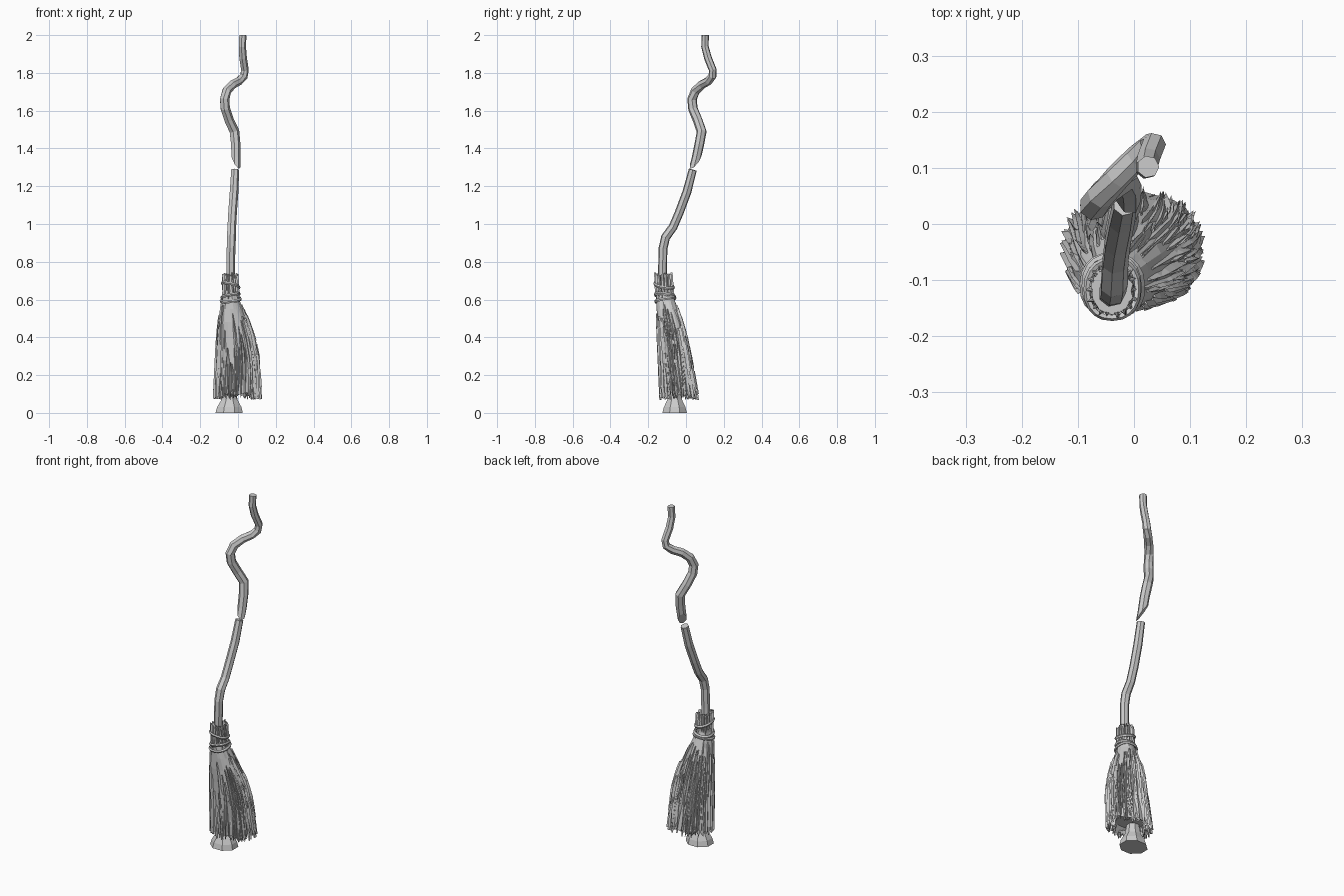
import bpy, bmesh, math, random
from mathutils import Vector

if "Cube" in bpy.data.objects:
    bpy.data.objects.remove(bpy.data.objects["Cube"])

random.seed(7)


def finish(name, bm):
    bmesh.ops.recalc_face_normals(bm, faces=bm.faces[:])
    me = bpy.data.meshes.new(name)
    bm.to_mesh(me)
    bm.free()
    ob = bpy.data.objects.new(name, me)
    bpy.context.collection.objects.link(ob)
    return ob


def loft(bm, rings, caps=True, closed=False):
    vs = [[bm.verts.new(p) for p in r] for r in rings]
    n = len(vs[0])
    pairs = list(zip(vs, vs[1:])) + ([(vs[-1], vs[0])] if closed else [])
    for a, b in pairs:
        for i in range(n):
            j = (i + 1) % n
            bm.faces.new((a[i], a[j], b[j], b[i]))
    if caps and not closed:
        bm.faces.new(vs[0][::-1])
        bm.faces.new(vs[-1])


def tube(bm, path, sides=7):
    # path of (x, y, z, radius), rings perpendicular to the path
    pts = [Vector(p[:3]) for p in path]
    rings = []
    for i, p in enumerate(pts):
        t = (pts[min(i + 1, len(pts) - 1)] - pts[max(i - 1, 0)]).normalized()
        u = Vector((0, 1, 0)).cross(t).normalized()
        v = t.cross(u)
        rings.append([p + (u * math.cos(k * math.tau / sides) + v * math.sin(k * math.tau / sides))
                      * path[i][3] for k in range(sides)])
    loft(bm, rings)


# Brush envelope: z, xmin, xmax, ymin, ymax
ENV = [(0.06, -0.13, 0.128, -0.14, 0.068), (0.1, -0.13, 0.125, -0.141, 0.062),
       (0.2, -0.125, 0.12, -0.146, 0.045), (0.3, -0.12, 0.112, -0.15, 0.028),
       (0.4, -0.115, 0.09, -0.155, 0.008), (0.5, -0.105, 0.055, -0.158, -0.02),
       (0.58, -0.092, 0.018, -0.16, -0.05), (0.63, -0.082, 0.006, -0.163, -0.064),
       (0.75, -0.082, 0.002, -0.167, -0.073)]


def surf(a, z, off=0.0, scale=1.0):
    k = 0
    while k < len(ENV) - 2 and z > ENV[k + 1][0]:
        k += 1
    f = (z - ENV[k][0]) / (ENV[k + 1][0] - ENV[k][0])
    x0, x1, y0, y1 = [p + (q - p) * f for p, q in zip(ENV[k][1:], ENV[k + 1][1:])]
    c, s = math.cos(a), math.sin(a)
    px = math.copysign(abs(c) ** 0.88, c)
    py = math.copysign(abs(s) ** 0.88, s)
    return Vector(((x0 + x1) / 2 + px * ((x1 - x0) / 2 * scale + off),
                   (y0 + y1) / 2 + py * ((y1 - y0) / 2 * scale + off), z))


# Upper crooked handle, broken off at a slant
bm = bmesh.new()
tube(bm, [(-0.012, 0.028, 1.25, 0.024), (-0.012, 0.055, 1.35, 0.025), (-0.013, 0.07, 1.42, 0.026),
          (-0.02, 0.083, 1.49, 0.027), (-0.048, 0.062, 1.55, 0.026), (-0.068, 0.037, 1.61, 0.026),
          (-0.072, 0.032, 1.66, 0.026), (-0.06, 0.05, 1.705, 0.025), (-0.03, 0.083, 1.738, 0.024),
          (0.005, 0.118, 1.757, 0.023), (0.03, 0.14, 1.782, 0.022), (0.036, 0.142, 1.815, 0.021),
          (0.026, 0.116, 1.88, 0.021), (0.022, 0.1, 1.94, 0.02), (0.025, 0.102, 2.0, 0.02)])
cut = bmesh.ops.bisect_plane(bm, geom=bm.verts[:] + bm.edges[:] + bm.faces[:],
                             plane_co=(0.007, 0.022, 1.29), plane_no=(1.1, -0.8, 1.0), clear_inner=True)
bmesh.ops.holes_fill(bm, edges=[e for e in bm.edges if e.is_boundary])
finish("upper_handle", bm)

# Lower handle, running into the binding
bm = bmesh.new()
tube(bm, [(-0.04, -0.12, 0.6, 0.025), (-0.04, -0.124, 0.76, 0.024), (-0.038, -0.122, 0.87, 0.024),
          (-0.036, -0.108, 0.93, 0.025), (-0.034, -0.068, 0.985, 0.024), (-0.03, -0.036, 1.06, 0.024),
          (-0.022, 0.005, 1.17, 0.024), (-0.016, 0.036, 1.287, 0.022)])
finish("lower_handle", bm)

# Brush core
N = 26
bm = bmesh.new()
rings = []
for z in (0.1, 0.16, 0.24, 0.32, 0.4, 0.48, 0.55, 0.59, 0.63, 0.68, 0.73):
    rings.append([surf(k * math.tau / N, z + (random.uniform(-0.012, 0.012) if z < 0.12 or z > 0.7 else 0),
                       random.uniform(-0.009, -0.003)) for k in range(N)])
rings.insert(0, [surf(k * math.tau / N, 0.125, -0.01, 0.7) for k in range(N)])
loft(bm, rings)
finish("brush_core", bm)


def strand(bm, a, z0, z1, w, lift=0.005, scale=1.0, steps=4):
    # tapered three-sided twig lying along the brush surface from z0 down to z1
    drift = random.uniform(-0.12, 0.12)
    rings = []
    for i in range(steps + 1):
        f = i / steps
        z = z0 + (z1 - z0) * f
        half = w * (0.25, 0.8, 1.0, 0.8, 0.12)[round(f * 4)]
        p = surf(a + drift * f, z, 0, scale)
        q = surf(a + drift * f + 0.02, z, 0, scale)
        t = (q - p).normalized()
        n = Vector((t.y, -t.x, 0))
        rings.append([p - t * half - n * 0.008, p + n * (lift - 0.004), p + t * half - n * 0.008])
    loft(bm, rings)


# Long twigs over the whole skirt
bm = bmesh.new()
for k in range(72):
    strand(bm, (k + random.random()) * math.tau / 72, random.uniform(0.26, 0.6),
           random.uniform(0.068, 0.1), random.uniform(0.006, 0.012), random.uniform(0.002, 0.007))
finish("long_twigs", bm)

# Short ragged twigs, denser on the right and back
bm = bmesh.new()
for k in range(60):
    z = random.uniform(0.22, 0.58)
    strand(bm, random.uniform(-0.9, 2.6), z, max(0.1, z - random.uniform(0.08, 0.16)),
           random.uniform(0.005, 0.01), random.uniform(0.004, 0.011))
finish("short_twigs", bm)

# Twig ends hanging under the brush
bm = bmesh.new()
for k in range(70):
    strand(bm, random.uniform(0, math.tau), 0.135, random.uniform(0.07, 0.1),
           random.uniform(0.006, 0.011), scale=random.uniform(0.72, 0.98))
finish("twig_ends", bm)

# Twig stubs around the collar
bm = bmesh.new()
for k in range(18):
    strand(bm, k * math.tau / 18, random.uniform(0.725, 0.745), random.uniform(0.6, 0.66),
           random.uniform(0.005, 0.008), random.uniform(0.003, 0.008))
finish("collar_stubs", bm)

# Cord wraps, tilted around the neck
bm = bmesh.new()
for z, tilt, ph in ((0.6, 0.012, 0.5), (0.622, 0.01, 2.0), (0.675, 0.015, 4.0)):
    rings = []
    for k in range(20):
        a = k * math.tau / 20
        zz = z + tilt * math.sin(a + ph)
        rings.append([surf(a, zz + 0.009 * math.sin(b * math.tau / 5), 0.002 + 0.006 * math.cos(b * math.tau / 5))
                      for b in range(5)])
    loft(bm, rings, closed=True)
finish("cord_wraps", bm)

# Flared foot under the brush
bm = bmesh.new()
rings = []
for z, cx, cy, rx, ry in ((0, -0.047, -0.06, 0.078, 0.07), (0.03, -0.046, -0.06, 0.07, 0.062),
                          (0.07, -0.045, -0.06, 0.046, 0.042), (0.16, -0.044, -0.062, 0.028, 0.028)):
    rings.append([Vector((cx + rx * math.cos((k + 0.5) * math.tau / 8),
                          cy + ry * math.sin((k + 0.5) * math.tau / 8), z)) for k in range(8)])
loft(bm, rings)
finish("foot", bm)
